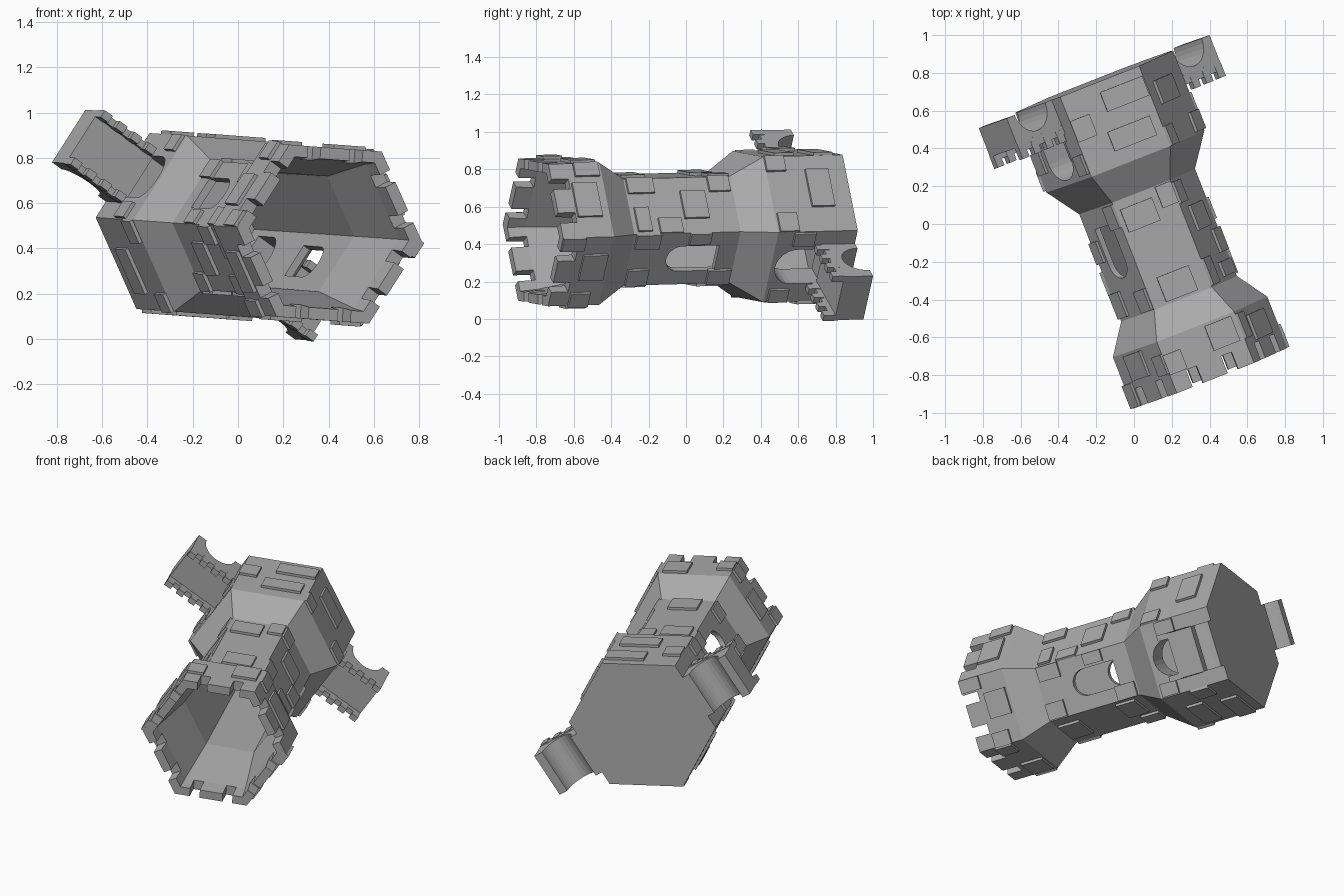
import bpy, bmesh
from math import pi, cos, sin, radians
from mathutils import Matrix, Vector

if "Cube" in bpy.data.objects:
    bpy.data.objects.remove(bpy.data.objects["Cube"], do_unlink=True)

stone = bpy.data.materials.new("grey_stone")
stone.use_nodes = True
GREY = (0.4, 0.4, 0.4, 1)
stone.diffuse_color = GREY
stone.node_tree.nodes["Principled BSDF"].inputs["Base Color"].default_value = GREY

# The tower is built upright, then laid down along this frame
axis = Vector((0.364, -0.931, -0.025)).normalized()
side = Vector((0.931, 0.364, 0)).normalized()
up = axis.cross(side)
LAY = Matrix((side, up, axis)).transposed().to_4x4()
LAY = Matrix.Translation((-0.211, 0.754, 0.505)) @ LAY @ Matrix.Rotation(radians(-4), 4, 'Z')

R_BASE, R_WAIST, R_RIM = 0.45, 0.33, 0.44
APOTHEM = cos(pi / 6)


def face_turn(k):
    """Turns x to the normal of wall k and y along the wall."""
    return Matrix.Rotation(radians(30 + 60 * k), 4, 'Z')


def box(bm, k, x0, x1, y, width, z0, z1):
    """Box on wall k: from x0 to x1 outward, centred at y along the wall."""
    m = face_turn(k) @ Matrix.Translation(((x0 + x1) / 2, y, (z0 + z1) / 2))
    m = m @ Matrix.Diagonal((x1 - x0, width, z1 - z0, 1))
    bmesh.ops.create_cube(bm, size=1, matrix=m)


def prism(bm, corners, offset):
    """Extrudes a closed outline along one vector."""
    f = bm.faces.new([bm.verts.new(c) for c in corners])
    ext = bmesh.ops.extrude_face_region(bm, geom=[f])
    vs = [g for g in ext["geom"] if isinstance(g, bmesh.types.BMVert)]
    bmesh.ops.translate(bm, vec=offset, verts=vs)
    bmesh.ops.recalc_face_normals(bm, faces=bm.faces)


def arch(bm, k, width, z0, z1):
    """Round-topped passage through wall k and the wall opposite."""
    r, n = width / 2, 12
    pts = [(-r, z0), (r, z0)]
    pts += [(r * cos(pi * i / n), z1 - r + r * sin(pi * i / n)) for i in range(n + 1)]
    turn = face_turn(k)
    prism(bm, [turn @ Vector((-1, y, z)) for y, z in pts], turn @ Vector((2, 0, 0)))


def finish(name, bm):
    me = bpy.data.meshes.new(name)
    bm.to_mesh(me)
    bm.free()
    ob = bpy.data.objects.new(name, me)
    bpy.context.collection.objects.link(ob)
    me.materials.append(stone)
    return ob


# Hollow six-sided tower body
profile = [(R_BASE, 0), (R_BASE, 0.455), (R_WAIST, 0.625), (R_WAIST, 1.235),
           (R_RIM, 1.395), (R_RIM, 1.687), (0.38, 1.687), (0.37, 1.59),
           (0.295, 1.235), (0.285, 0.05)]
bm = bmesh.new()
rings = [[bm.verts.new((r * cos(pi * i / 3), r * sin(pi * i / 3), z)) for i in range(6)]
         for r, z in profile]
for a, b in zip(rings, rings[1:]):
    for i in range(6):
        j = (i + 1) % 6
        bm.faces.new((a[i], a[j], b[j], b[i]))
bm.faces.new(rings[0][::-1])
bm.faces.new(rings[-1])
bmesh.ops.recalc_face_normals(bm, faces=bm.faces)
tower = finish("tower_body", bm)

# Doors, windows and battlement gaps are cut through
cuts = []
for width, z0, z1 in ((0.22, 0.15, 0.43), (0.16, 0.73, 1.02)):
    bm = bmesh.new()
    arch(bm, 2, width, z0, z1)
    cuts.append(finish("opening_cutter", bm))
for k in range(3):
    bm = bmesh.new()
    for y in (-0.1, 0.1):
        box(bm, k, -1, 1, y, 0.06, 1.59, 1.8)
    cuts.append(finish("battlement_cutter", bm))
for c in cuts:
    c.hide_render = True
    mod = tower.modifiers.new("cut", 'BOOLEAN')
    mod.operation, mod.solver, mod.object = 'DIFFERENCE', 'EXACT', c
bpy.context.view_layer.update()
cut_mesh = bpy.data.meshes.new_from_object(
    tower.evaluated_get(bpy.context.evaluated_depsgraph_get()))
tower.modifiers.clear()
tower.data = cut_mesh
for c in cuts:
    bpy.data.objects.remove(c, do_unlink=True)
parts = [tower]

# Arched bridges with notched parapets, at both doors
IN, OUT, HALF, DECK = 0.37, 0.70, 0.14, 0.165
for k, name in ((2, "upper_bridge"), (5, "lower_bridge")):
    bm = bmesh.new()
    n, mid, r = 14, 0.54, 0.105
    pts = [(IN, 0)]
    pts += [(mid - r * cos(pi * i / n), 1.15 * r * sin(pi * i / n)) for i in range(n + 1)]
    pts += [(OUT, 0), (OUT, DECK), (IN, DECK)]
    turn = face_turn(k)
    prism(bm, [turn @ Vector((x, -HALF, z)) for x, z in pts],
          turn.to_3x3() @ Vector((0, 2 * HALF, 0)))
    for s in (-1, 1):
        y = s * (HALF - 0.014)
        box(bm, k, IN, OUT, y, 0.032, DECK - 0.02, DECK + 0.03)
        for i in range(4):
            x = OUT - 0.045 - i * 0.085
            box(bm, k, x, x + 0.045, y, 0.036, DECK, DECK + 0.067)
    parts.append(finish(name, bm))

# Raised stones: position along wall, height, width, length
base_stones = {0: [(0.03, 0.17, 0.22, 0.13), (-0.17, 0.39, 0.11, 0.11), (0.18, 0.4, 0.09, 0.11)],
               1: [(-0.1, 0.11, 0.24, 0.11), (-0.06, 0.32, 0.24, 0.11), (0.17, 0.2, 0.11, 0.12)],
               2: [(0.18, 0.3, 0.08, 0.12), (-0.18, 0.38, 0.08, 0.11)]}
waist_stones = {0: [(0, 0.86, 0.16, 0.14), (0.12, 1.15, 0.09, 0.15), (-0.12, 1.02, 0.09, 0.13),
                    (0.12, 0.7, 0.09, 0.12), (-0.08, 1.17, 0.14, 0.08)],
                1: [(0.05, 0.74, 0.18, 0.13), (0, 1.15, 0.18, 0.14), (-0.12, 0.69, 0.09, 0.12)],
                2: [(0.12, 1.15, 0.09, 0.14), (-0.11, 1.17, 0.1, 0.12), (-0.12, 0.7, 0.09, 0.13),
                    (0.13, 0.85, 0.07, 0.12)]}
rim_stones = {0: [(0, 1.51, 0.2, 0.14), (0.18, 1.48, 0.08, 0.14)],
              1: [(0.17, 1.53, 0.1, 0.11), (-0.12, 1.48, 0.15, 0.14)],
              2: [(0.03, 1.48, 0.16, 0.14), (-0.18, 1.52, 0.09, 0.11), (0.18, 1.62, 0.08, 0.13)]}
for name, radius, stones in (("base_stones", R_BASE, base_stones),
                             ("waist_stones", R_WAIST, waist_stones),
                             ("rim_stones", R_RIM, rim_stones)):
    bm = bmesh.new()
    wall = radius * APOTHEM
    for k in range(6):
        for y, z, w, l in stones[k % 3]:
            box(bm, k, wall - 0.01, wall + 0.016, y, w, z - l / 2, z + l / 2)
    parts.append(finish(name, bm))

# Lay the whole tower on its side
for ob in parts:
    ob.data.transform(LAY)
    ob.data.update()
